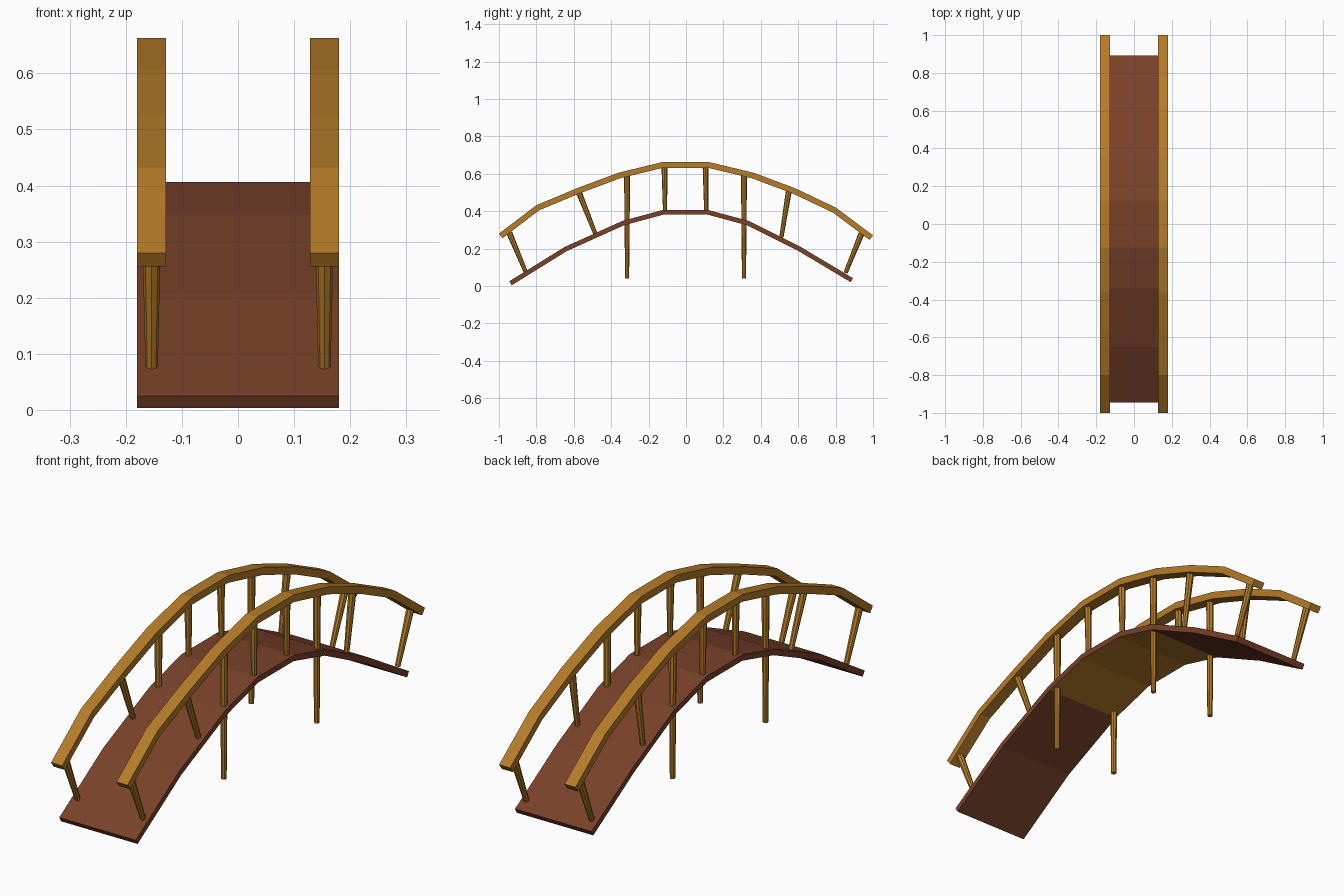
import bpy
import bmesh
from mathutils import Vector

cube = bpy.data.objects.get("Cube")
if cube:
    bpy.data.objects.remove(cube, do_unlink=True)


def make_material(name, rgb):
    mat = bpy.data.materials.new(name)
    mat.use_nodes = True
    mat.diffuse_color = (*rgb, 1)
    mat.node_tree.nodes["Principled BSDF"].inputs["Base Color"].default_value = (*rgb, 1)
    return mat


GOLD = make_material("golden wood", (0.46, 0.20, 0.021))
BROWN = make_material("dark brown wood", (0.19, 0.053, 0.022))


def make_object(name, bm, *materials):
    bmesh.ops.recalc_face_normals(bm, faces=bm.faces)
    mesh = bpy.data.meshes.new(name)
    bm.to_mesh(mesh)
    bm.free()
    for mat in materials:
        mesh.materials.append(mat)
    obj = bpy.data.objects.new(name, mesh)
    bpy.context.collection.objects.link(obj)
    return obj


def sweep(name, top, thickness, x0, x1, *materials):
    """Box section following a (y, z) line, thickened below, mitred at bends."""
    bm = bmesh.new()
    pts = [Vector(p) for p in top]
    rings = []
    for i, p in enumerate(pts):
        before = (p - pts[i - 1]).normalized() if i else None
        after = (pts[i + 1] - p).normalized() if i < len(pts) - 1 else None
        along = ((before or after) + (after or before)).normalized()
        low = p + Vector((along.y, -along.x)) * thickness
        rings.append([bm.verts.new((x, q.x, q.y))
                      for x, q in ((x0, p), (x1, p), (x1, low), (x0, low))])
    for a, b in zip(rings, rings[1:]):
        for k in range(4):
            n = (k + 1) % 4
            bm.faces.new((a[k], a[n], b[n], b[k]))
    bm.faces.new(rings[0])
    bm.faces.new(rings[-1])
    return make_object(name, bm, *materials)


def post(name, x, foot, head, r_foot=0.011, r_head=0.016):
    """Tapered eight-sided post between two (y, z) points."""
    a, b = Vector((x, *foot)), Vector((x, *head))
    bm = bmesh.new()
    bmesh.ops.create_cone(bm, cap_ends=True, segments=8, radius1=r_foot,
                          radius2=r_head, depth=(b - a).length)
    turn = Vector((0, 0, 1)).rotation_difference(b - a).to_matrix()
    bmesh.ops.rotate(bm, verts=bm.verts, matrix=turn)
    bmesh.ops.translate(bm, verts=bm.verts, vec=(a + b) / 2)
    return make_object(name, bm, GOLD)


# Arched walkway with a golden underside at its middle
deck_line = [(-0.945, 0.025), (-0.65, 0.208), (-0.34, 0.348), (-0.125, 0.406),
             (0.12, 0.406), (0.335, 0.348), (0.615, 0.208), (0.893, 0.042)]
deck = sweep("deck", deck_line, 0.025, -0.18, 0.18, BROWN, GOLD)
for face in deck.data.polygons:
    if face.normal.z < -0.5 and abs(face.center.y) < 0.3:
        face.material_index = 1

# Handrails and posts on both sides
rail_line = [(-1.0, 0.28), (-0.80, 0.432), (-0.58, 0.524), (-0.36, 0.606),
             (-0.125, 0.663), (0.12, 0.663), (0.36, 0.606), (0.58, 0.524),
             (0.80, 0.42), (1.0, 0.271)]
posts = [("front_end_post", (-0.857, 0.075), (-0.945, 0.285)),
         ("front_middle_post", (-0.485, 0.28), (-0.573, 0.502)),
         ("front_leg", (-0.315, 0.04), (-0.315, 0.592)),
         ("front_top_post", (-0.112, 0.395), (-0.115, 0.64)),
         ("back_top_post", (0.108, 0.395), (0.105, 0.64)),
         ("back_leg", (0.31, 0.04), (0.31, 0.592)),
         ("back_middle_post", (0.51, 0.26), (0.55, 0.51)),
         ("back_end_post", (0.853, 0.07), (0.938, 0.28))]
for side, sign in (("left", 1), ("right", -1)):
    sweep(side + "_handrail", rail_line, 0.031, sign * 0.128, sign * 0.18, GOLD)
    for name, foot, head in posts:
        post(side + "_" + name, sign * 0.154, foot, head)
